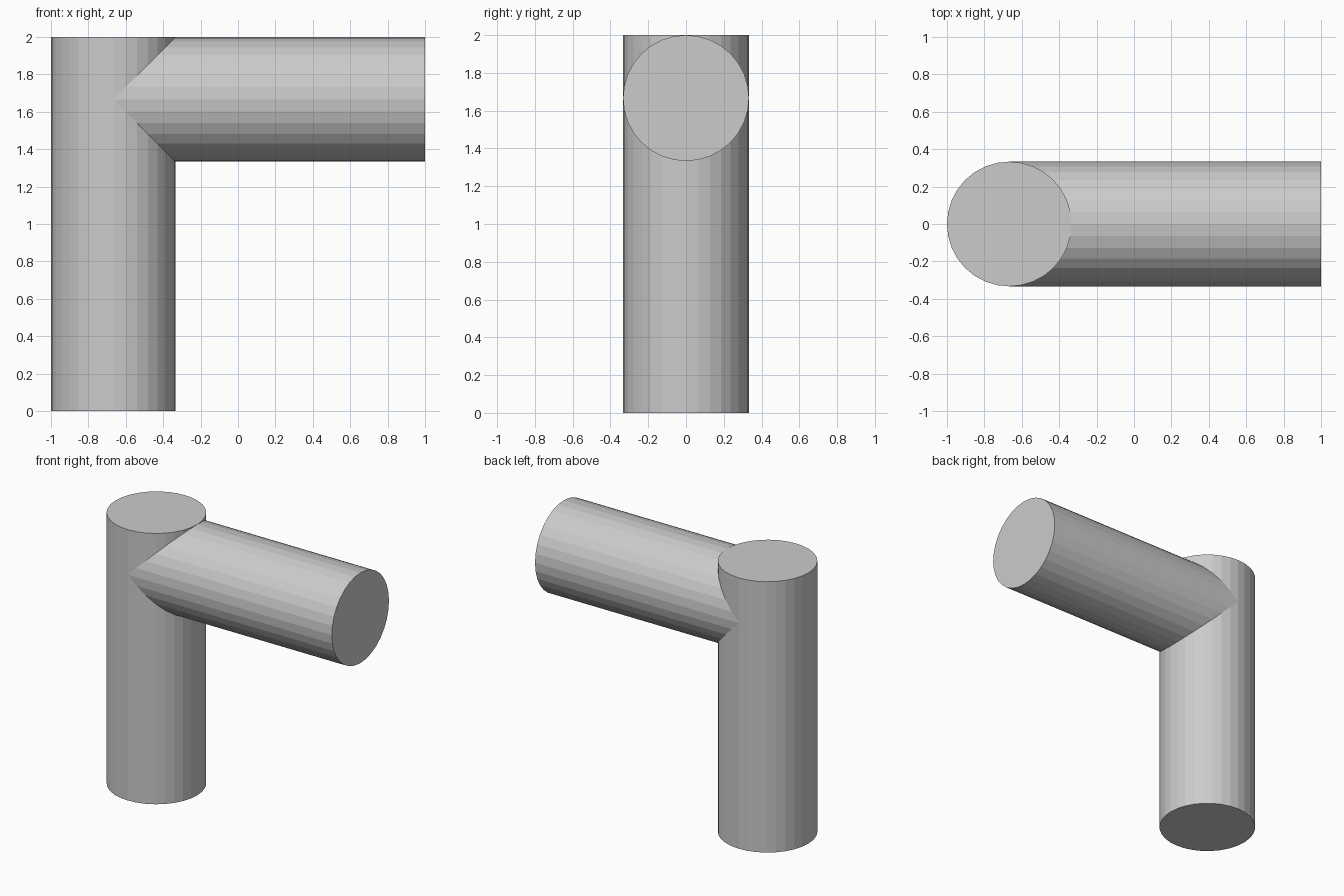
import bpy
import math

if "Cube" in bpy.data.objects:
    bpy.data.objects.remove(bpy.data.objects["Cube"])

R = 1 / 3
SIDES = 32


def cylinder(name, length, location, rotation=(0, 0, 0)):
    bpy.ops.mesh.primitive_cylinder_add(
        vertices=SIDES, radius=R, depth=length, location=location, rotation=rotation)
    obj = bpy.context.object
    obj.name = name
    return obj


# Upright post, full height
cylinder("upright_post", 2, (-1 + R, 0, 1))

# Side arm, running from the post's axis to the right, flush with the post's top
arm_length = 2 - R
cylinder("side_arm", arm_length, (1 - arm_length / 2, 0, 2 - R), (0, math.pi / 2, 0))
